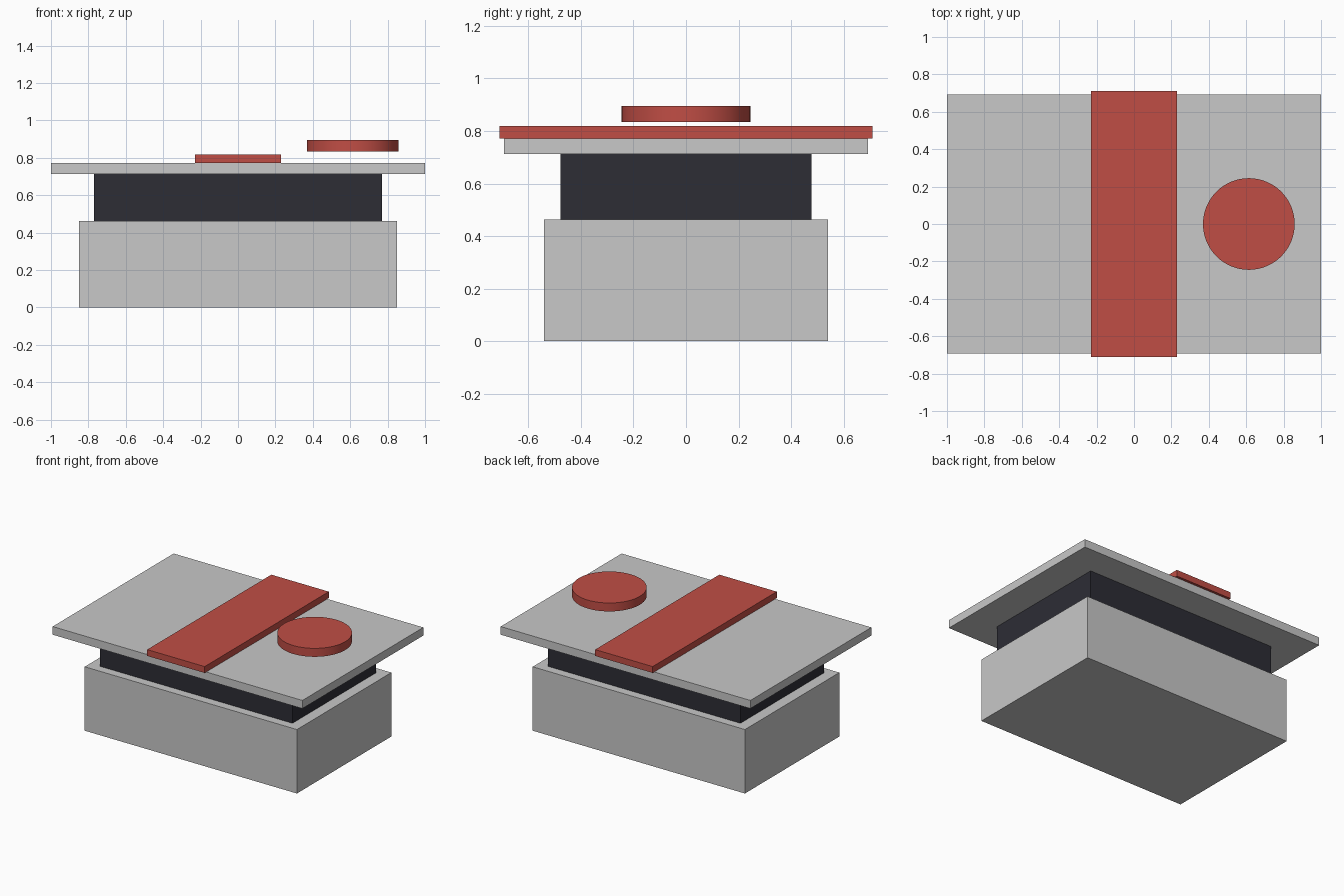
import bpy
import math

cube = bpy.data.objects.get("Cube")
if cube:
    bpy.data.objects.remove(cube, do_unlink=True)


def material(name, rgb):
    mat = bpy.data.materials.new(name)
    mat.use_nodes = True
    colour = (*rgb, 1.0)
    mat.diffuse_color = colour
    mat.node_tree.nodes["Principled BSDF"].inputs["Base Color"].default_value = colour
    return mat


def box(name, width, depth, bottom, top, mat):
    """Centred box spanning bottom to top in z."""
    bpy.ops.mesh.primitive_cube_add(size=1, location=(0, 0, (bottom + top) / 2))
    obj = bpy.context.object
    obj.name = name
    obj.scale = (width, depth, top - bottom)
    bpy.ops.object.transform_apply(location=False, rotation=False, scale=True)
    obj.data.materials.append(mat)
    return obj


grey = material("light grey", (0.58, 0.58, 0.58))
dark = material("dark slate", (0.026, 0.026, 0.036))
red = material("brick red", (0.53, 0.076, 0.06))

# Stacked body: base, recessed band, overhanging lid
box("base", 1.70, 1.08, 0, 0.463, grey)
box("recessed_band", 1.54, 0.954, 0.463, 0.713, dark)
box("lid", 2.0, 1.384, 0.713, 0.772, grey)

# Strip across the lid, front to back
box("lid_strip", 0.46, 1.42, 0.772, 0.818, red)

# Round disc hovering above the left side of the lid
bpy.ops.mesh.primitive_cylinder_add(vertices=64, radius=0.245, depth=0.061,
                                    location=(0.614, 0, 0.865))
disc = bpy.context.object
disc.name = "round_disc"
disc.data.materials.append(red)
bpy.ops.object.shade_smooth_by_angle(angle=math.radians(30))
